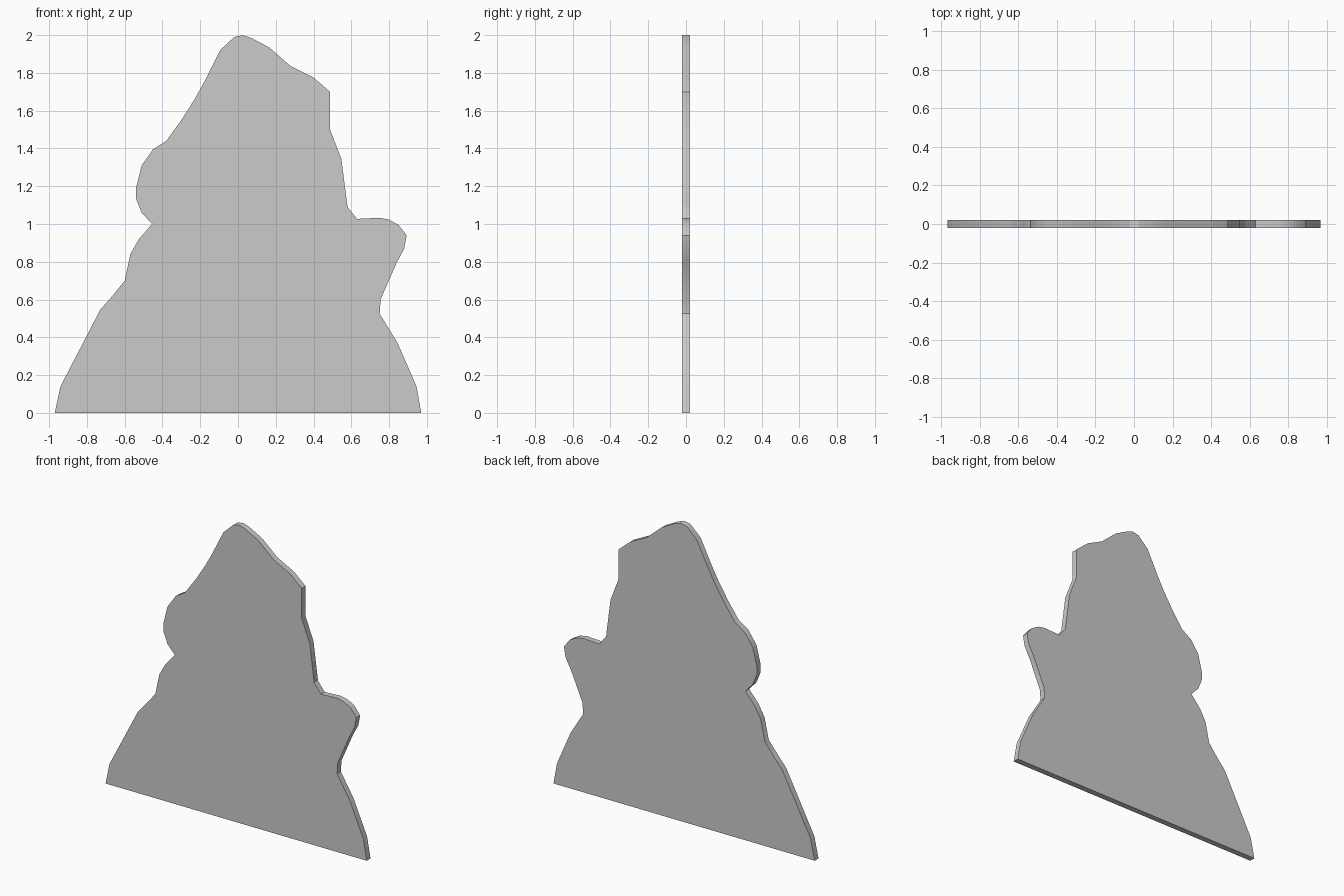
import bpy, bmesh

THICKNESS = 0.04

# Silhouette (x, z), clockwise from the lower left corner
outline = [
    (-0.97, 0), (-0.94, 0.14), (-0.73, 0.545), (-0.66, 0.625), (-0.60, 0.70),
    (-0.57, 0.84), (-0.525, 0.92), (-0.455, 1.0), (-0.51, 1.06), (-0.54, 1.135),
    (-0.54, 1.19), (-0.51, 1.31), (-0.45, 1.395), (-0.38, 1.44), (-0.30, 1.55),
    (-0.23, 1.66), (-0.175, 1.76), (-0.095, 1.92), (-0.02, 1.99), (0.025, 2.0),
    (0.07, 1.985), (0.165, 1.935), (0.28, 1.835), (0.40, 1.775), (0.487, 1.70),
    (0.487, 1.50), (0.547, 1.345), (0.58, 1.09), (0.63, 1.027), (0.75, 1.033),
    (0.80, 1.023), (0.85, 0.995), (0.893, 0.94), (0.88, 0.87), (0.84, 0.795),
    (0.755, 0.60), (0.75, 0.525), (0.845, 0.37), (0.945, 0.14), (0.97, 0),
]

# Flat cutout panel: front face extruded to the back
bm = bmesh.new()
front = bm.faces.new([bm.verts.new((x, -THICKNESS / 2, z)) for x, z in outline])
back = bmesh.ops.extrude_face_region(bm, geom=[front], use_keep_orig=True)
verts = [v for v in back["geom"] if isinstance(v, bmesh.types.BMVert)]
bmesh.ops.translate(bm, verts=verts, vec=(0, THICKNESS, 0))
bmesh.ops.recalc_face_normals(bm, faces=bm.faces)

mesh = bpy.data.meshes.new("cutout_panel")
bm.to_mesh(mesh)
bm.free()
panel = bpy.data.objects.new("cutout_panel", mesh)
bpy.context.collection.objects.link(panel)

# Smooth rim with crisp front and back edges
bpy.context.view_layer.objects.active = panel
panel.select_set(True)
bpy.ops.object.shade_smooth_by_angle(angle=0.52)
